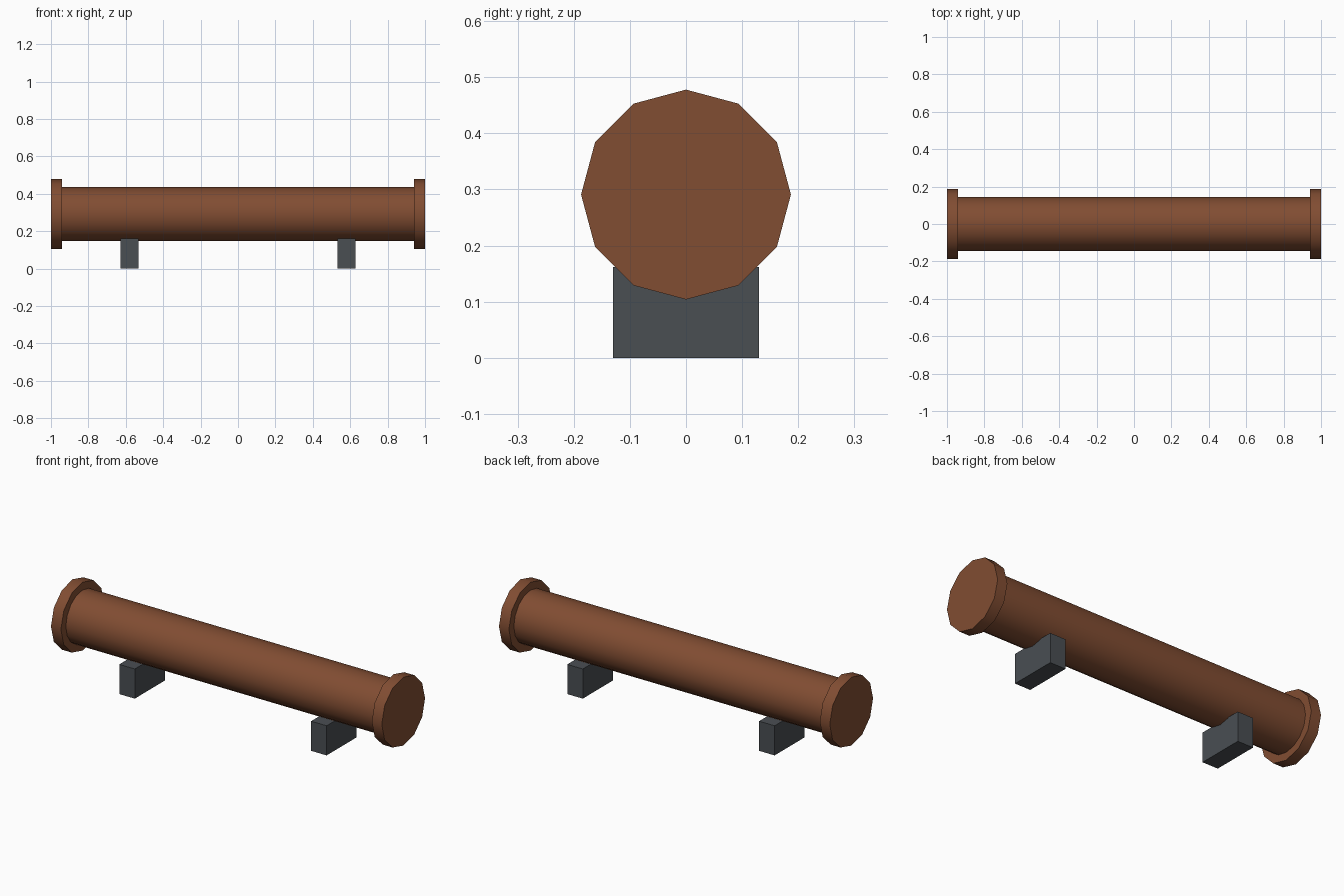
import bpy
import math

cube = bpy.data.objects.get("Cube")
if cube:
    bpy.data.objects.remove(cube, do_unlink=True)


def make_material(name, rgb):
    mat = bpy.data.materials.new(name)
    mat.use_nodes = True
    color = (*rgb, 1.0)
    mat.diffuse_color = color
    mat.node_tree.nodes["Principled BSDF"].inputs["Base Color"].default_value = color
    return mat


rust = make_material("rust_brown", (0.22, 0.074, 0.032))
steel = make_material("dark_grey", (0.068, 0.077, 0.086))

AXIS_Z = 0.291
FLANGE_WIDTH = 0.06


def x_cylinder(name, x, length, radius, sides):
    """Cylinder lying along x on the pipe axis."""
    bpy.ops.mesh.primitive_cylinder_add(
        vertices=sides, radius=radius, depth=length,
        location=(x, 0, AXIS_Z), rotation=(0, math.pi / 2, 0))
    obj = bpy.context.object
    obj.name = name
    obj.data.materials.append(rust)
    bpy.ops.object.shade_smooth_by_angle(angle=math.radians(40))


def box(name, center, size):
    bpy.ops.mesh.primitive_cube_add(size=1, location=center)
    obj = bpy.context.object
    obj.name = name
    obj.scale = size
    bpy.ops.object.transform_apply(location=False, rotation=False, scale=True)
    obj.data.materials.append(steel)


# Main pipe, running into both end flanges
x_cylinder("pipe", 0, 2 - FLANGE_WIDTH, 0.144, 16)

# End flanges and support blocks, mirrored left and right
for side, sign in (("left", 1), ("right", -1)):
    x_cylinder(side + "_flange", sign * (1 - FLANGE_WIDTH / 2), FLANGE_WIDTH, 0.187, 12)
    box(side + "_support", (sign * 0.58, 0, 0.081), (0.094, 0.26, 0.162))
